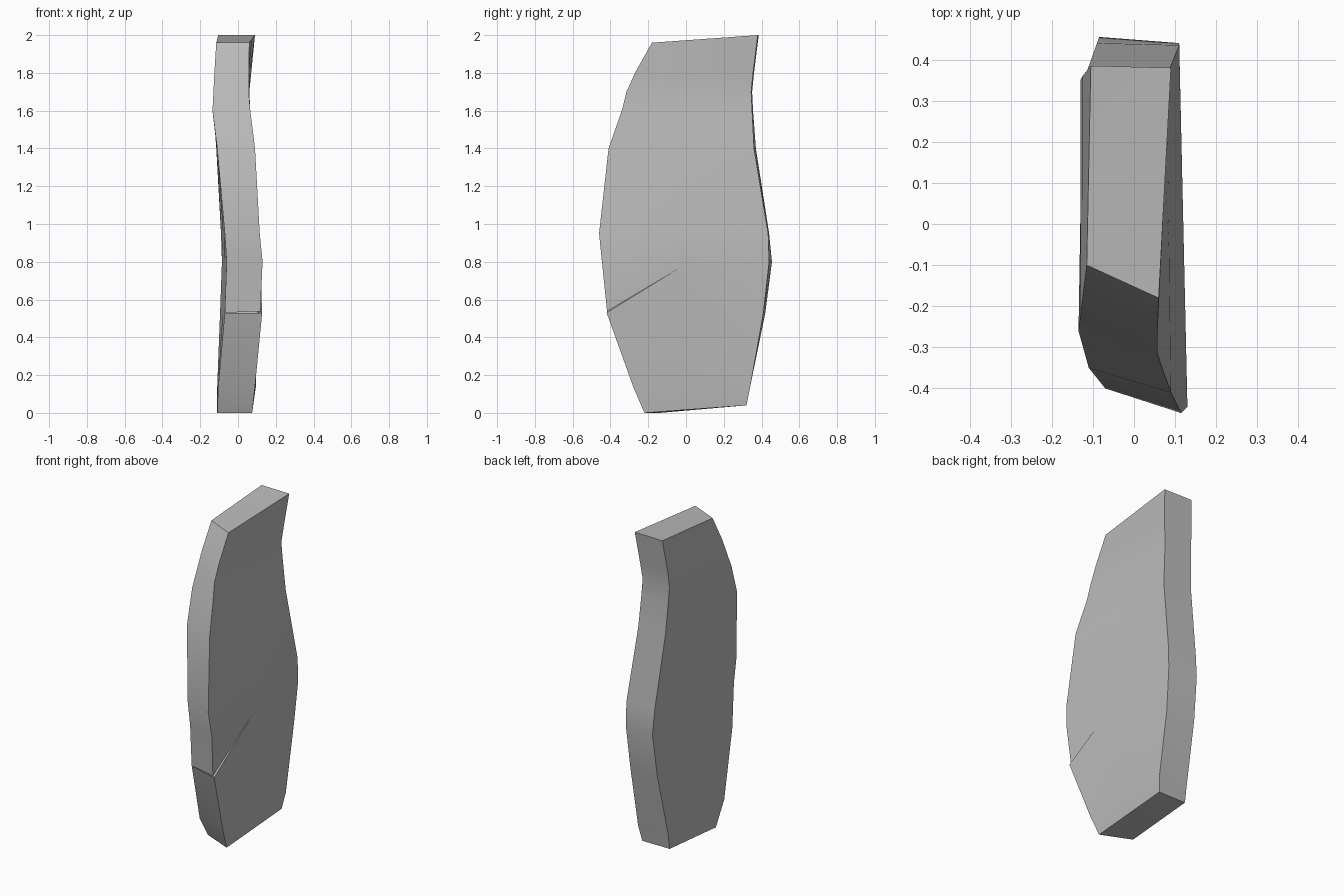
import bpy, bmesh, math
from mathutils import Vector

cube = bpy.data.objects.get("Cube")
if cube:
    bpy.data.objects.remove(cube, do_unlink=True)

# Slab outline in hundredths, bottom to top: height, then x, y of the
# front left, front right, back right and back left corners
ROWS = [
    (0, -11, -14, 7.5, -22, 8, 32, -11, 32),
    (14, -10.5, -23, 9, -28, 9.5, 34, -11, 33.5),
    (53, -7, -36, 12.8, -42, 10, 41, -9.5, 42),
    (80, -6, -39, 13, -44.5, 11, 44, -8.5, 45.5),
    (95, -7, -40, 11.5, -46, 11, 43.5, -9, 44),
    (140, -11, -35, 9, -41, 8, 36, -11.5, 37),
    (160, -13.5, -26, 6.5, -34, 6.5, 35, -12.5, 35.5),
    (170, -13, -22, 5.7, -31.5, 6, 34.5, -13, 35),
    (180, -12.5, -18, 5.7, -27, 7, 35.5, -12.5, 36),
    (196, -11.5, -10, 6, -18, 9, 38, -10.5, 38.5),
]
TILT = 0.04          # the back corners of both ends sit higher
CRACK_ROW = 2
CRACK_END = Vector((0.118, -0.03, 0.77))

bm = bmesh.new()


def ring(row, lift):
    """Eight vertices round the slab: four corners, two midpoints on each broad side."""
    z, *xy = [v / 100 for v in row]
    fl, fr, br, bl = [Vector((xy[i], xy[i + 1], z)) for i in range(0, 8, 2)]
    br.z += lift
    bl.z += lift
    points = [fl, fr, fr.lerp(br, 0.45), br, bl, bl.lerp(fl, 0.55)]
    return [bm.verts.new(p) for p in points]


rings = []
for i, row in enumerate(ROWS):
    lower = ring(row, TILT if i in (0, len(ROWS) - 1) else 0)
    upper = list(lower)
    if i == CRACK_ROW:
        # Shallow ledge opening from the front edge and closing inside the face
        lower[2].co = CRACK_END
        upper[1] = bm.verts.new(lower[1].co + Vector((-0.01, 0.002, 0.008)))
        bm.faces.new((lower[1], lower[2], upper[1]))
    elif i == CRACK_ROW + 1:
        # Keep the next row clear of the crack tip
        lower[2].co.z += 0.08
    rings.append((lower, upper))

# Sides
for (_, low), (high, _) in zip(rings, rings[1:]):
    for a in range(6):
        b = (a + 1) % 6
        bm.faces.new((low[a], low[b], high[b], high[a]))

# Ends
bm.faces.new(list(reversed(rings[0][0])))
bm.faces.new(rings[-1][1])
bmesh.ops.triangulate(bm, faces=[f for f in bm.faces if len(f.verts) > 4])
bmesh.ops.recalc_face_normals(bm, faces=bm.faces)

mesh = bpy.data.meshes.new("stone_slab")
bm.to_mesh(mesh)
bm.free()

# Plain grey stone
stone = bpy.data.materials.new("grey_stone")
stone.use_nodes = True
colour = (0.5, 0.5, 0.5, 1)
stone.diffuse_color = colour
stone.node_tree.nodes["Principled BSDF"].inputs["Base Color"].default_value = colour
mesh.materials.append(stone)

slab = bpy.data.objects.new("stone_slab", mesh)
bpy.context.collection.objects.link(slab)
bpy.context.view_layer.objects.active = slab
slab.select_set(True)
bpy.ops.object.shade_smooth_by_angle(angle=math.radians(30))
